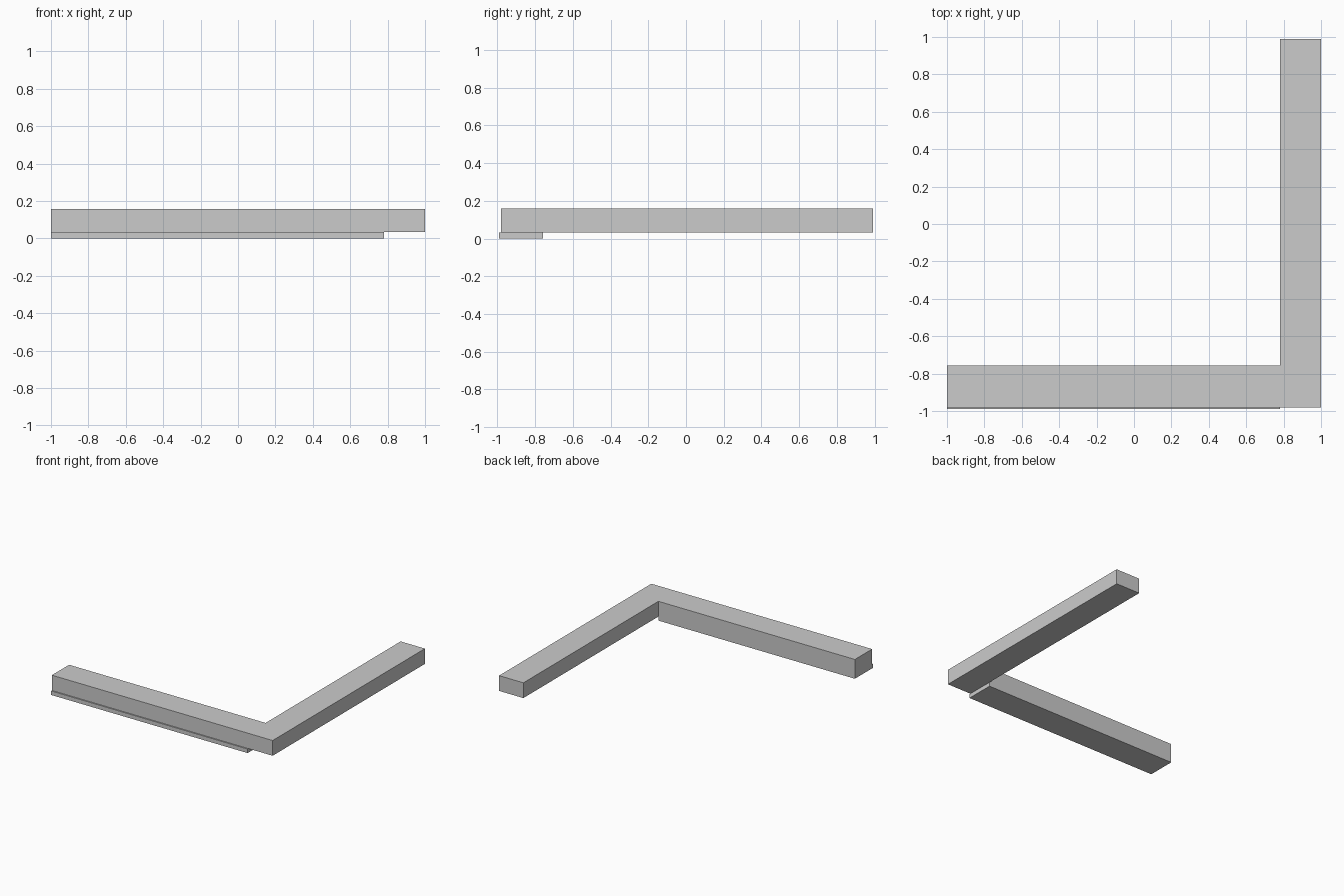
import bpy, bmesh

if "Cube" in bpy.data.objects:
    bpy.data.objects.remove(bpy.data.objects["Cube"])

FRONT, BACK, BASE_FRONT = -0.98, -0.757, -0.99   # run depth, base juts slightly forward
SEAM, INNER = -0.118, 0.78                       # joint between sections, inner corner
LIP, TOP = 0.033, 0.158                          # heights


def prism(name, outline, z0, z1):
    """Extrude a flat plan outline from z0 to z1."""
    bm = bmesh.new()
    face = bm.faces.new([bm.verts.new((x, y, z0)) for x, y in outline])
    ext = bmesh.ops.extrude_face_region(bm, geom=[face])["geom"]
    bmesh.ops.translate(bm, vec=(0, 0, z1 - z0),
                        verts=[v for v in ext if isinstance(v, bmesh.types.BMVert)])
    bmesh.ops.recalc_face_normals(bm, faces=bm.faces)
    mesh = bpy.data.meshes.new(name)
    bm.to_mesh(mesh)
    bm.free()
    obj = bpy.data.objects.new(name, mesh)
    bpy.context.collection.objects.link(obj)
    return obj


def rect(x0, x1, y0, y1):
    return [(x0, y0), (x1, y0), (x1, y1), (x0, y1)]


def join_base(body, x0, x1):
    """Fuse a plinth under the body so the rear faces run flush."""
    base = prism("plinth", rect(x0, x1, BASE_FRONT, BACK), 0, LIP)
    mod = body.modifiers.new("union", 'BOOLEAN')
    mod.operation, mod.solver, mod.object = 'UNION', 'EXACT', base
    flat = body.modifiers.new("flatten", 'DECIMATE')
    flat.decimate_type = 'DISSOLVE'
    bpy.context.view_layer.objects.active = body
    for m in ("union", "flatten"):
        bpy.ops.object.modifier_apply(modifier=m)
    bpy.data.objects.remove(base)


# Straight left section
left = prism("left_section", rect(-1, SEAM, FRONT, BACK), LIP, TOP)
join_base(left, -1, SEAM)

# Corner section with the long side arm
corner = prism("corner_section", [(SEAM, FRONT), (1, FRONT), (1, 0.99), (INNER, 0.99),
                                  (INNER, BACK), (SEAM, BACK)], LIP, TOP)
join_base(corner, SEAM, INNER)
